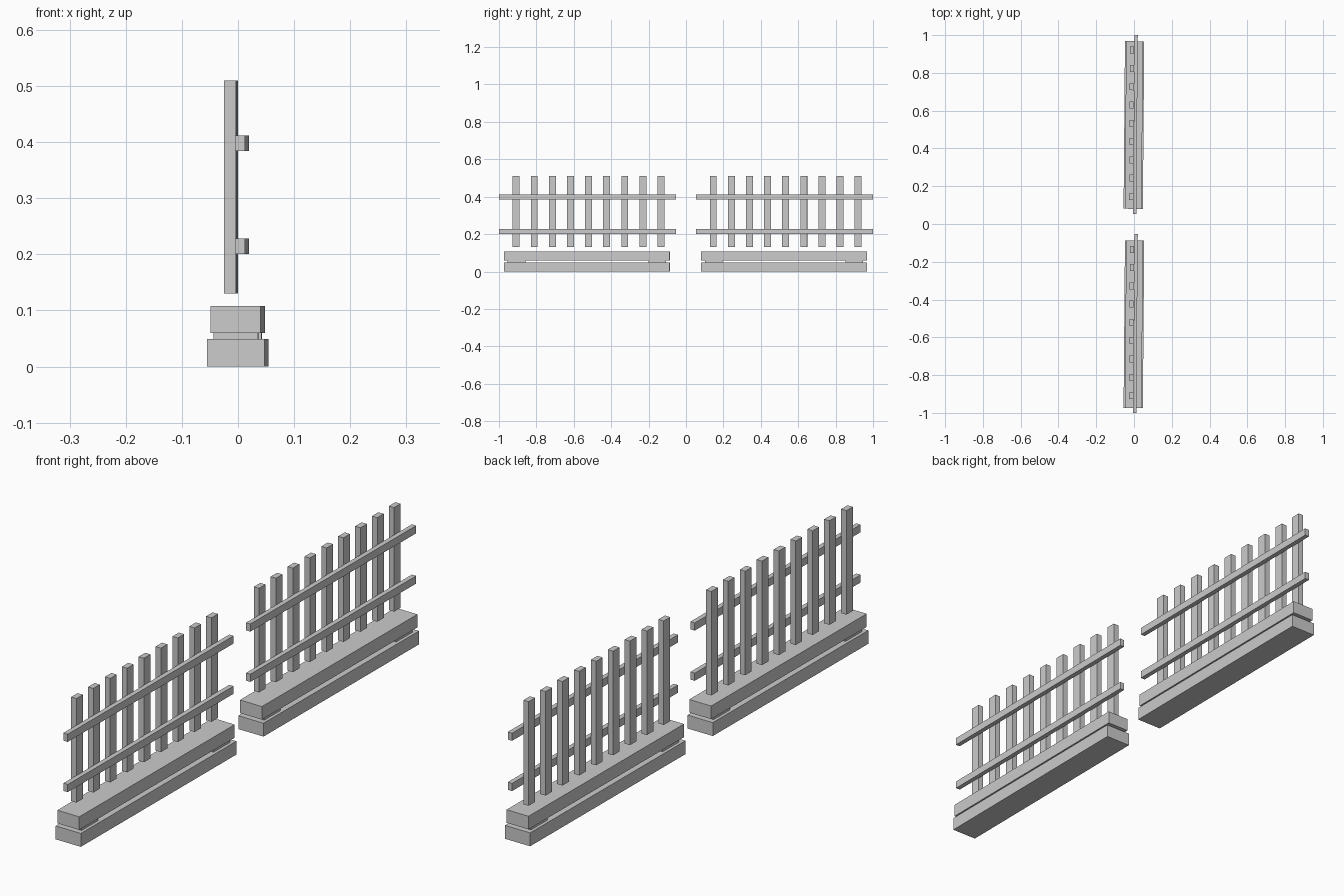
import bpy
from mathutils import Matrix

if "Cube" in bpy.data.objects:
    bpy.data.objects.remove(bpy.data.objects["Cube"])

SKEW = 0.0083          # slight yaw of the long members
PANEL_CENTRES = {"front": -0.527, "rear": 0.527}


def box(name, centre, size, yaw=0.0):
    """Box with real dimensions baked into the mesh."""
    bpy.ops.mesh.primitive_cube_add(size=1, location=centre)
    ob = bpy.context.object
    ob.name = name
    ob.data.transform(Matrix.Diagonal((*size, 1)))
    ob.rotation_euler.z = -yaw
    return ob


def panel(tag, cy):
    base_y = cy - 0.003
    # two stacked base beams
    box(f"{tag}_lower_beam", (-0.0005, base_y, 0.0245), (0.102, 0.887, 0.049), SKEW)
    box(f"{tag}_upper_beam", (-0.0005, base_y, 0.084), (0.089, 0.887, 0.048), SKEW)

    # short spacer blocks between the beams, near each end
    for side, end in ((-1, "near"), (1, "far")):
        dy = side * 0.376
        box(f"{tag}_{end}_spacer", (-0.0005 + dy * SKEW, base_y + dy, 0.0545),
            (0.079, 0.094, 0.0115), SKEW)

    # nine pickets
    for i in range(9):
        dy = (i - 4) * 0.0968
        box(f"{tag}_picket_{i + 1}", (-0.0127 + dy * 0.0045, cy + 0.006 + dy, 0.32),
            (0.0215, 0.037, 0.38), 0.0045)

    # two horizontal rails on the +x side
    for label, z in (("bottom", 0.2145), ("top", 0.398)):
        box(f"{tag}_{label}_rail", (0.0073, cy, z), (0.0175, 0.946, 0.028), SKEW)


for tag, cy in PANEL_CENTRES.items():
    panel(tag, cy)
